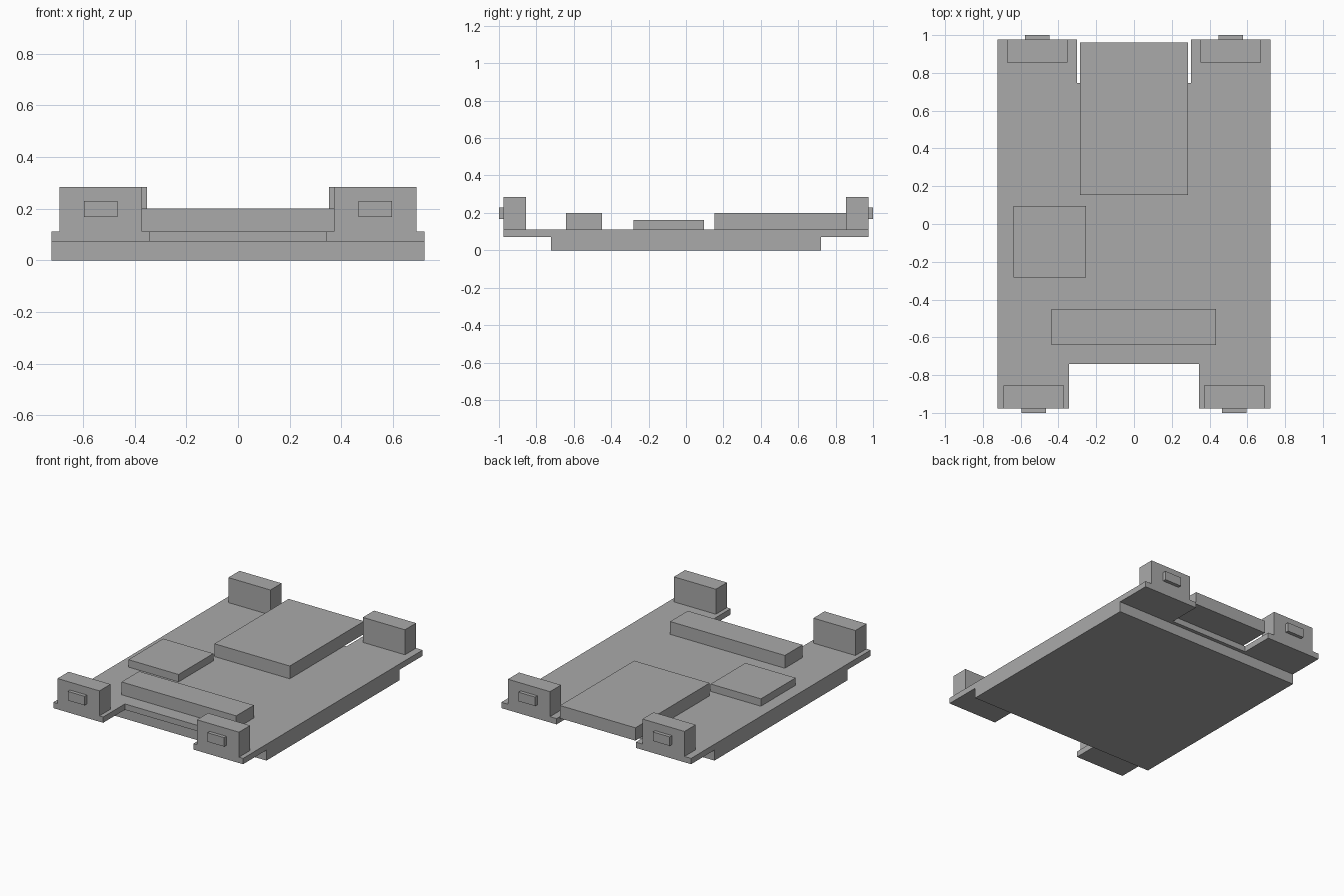
import bpy
import bmesh

cube = bpy.data.objects.get("Cube")
if cube:
    bpy.data.objects.remove(cube, do_unlink=True)

grey = bpy.data.materials.new("plain_grey")
grey.use_nodes = True
colour = (0.4, 0.4, 0.4, 1)
grey.diffuse_color = colour
grey.node_tree.nodes["Principled BSDF"].inputs["Base Color"].default_value = colour


def prism(name, outline, z0, z1):
    """Extrude a flat outline from z0 to z1."""
    bm = bmesh.new()
    face = bm.faces.new([bm.verts.new((x, y, z0)) for x, y in outline])
    new = bmesh.ops.extrude_face_region(bm, geom=[face])["geom"]
    top = [v for v in new if isinstance(v, bmesh.types.BMVert)]
    bmesh.ops.translate(bm, verts=top, vec=(0, 0, z1 - z0))
    bmesh.ops.recalc_face_normals(bm, faces=bm.faces)
    mesh = bpy.data.meshes.new(name)
    bm.to_mesh(mesh)
    bm.free()
    mesh.materials.append(grey)
    obj = bpy.data.objects.new(name, mesh)
    bpy.context.collection.objects.link(obj)
    return obj


def box(name, x, y, z):
    prism(name, [(x[0], y[0]), (x[1], y[0]), (x[1], y[1]), (x[0], y[1])], *z)


half_width, half_length = 0.722, 0.976
bottom, deck = 0.072, 0.112

# Lower body
box("lower_body", (-half_width, half_width), (-0.722, 0.722), (0, bottom))

# Notched board
right_side = [(-0.343, -0.74), (-0.343, -half_length), (-half_width, -half_length),
              (-half_width, half_length), (-0.302, half_length), (-0.302, 0.747)]
left_side = [(-x, y) for x, y in reversed(right_side)]
prism("board", right_side + left_side, bottom, deck)

# Raised blocks on the board
box("large_block", (-0.287, 0.287), (0.153, 0.96), (deck, 0.2))
box("small_block", (-0.637, -0.255), (-0.282, 0.096), (deck, 0.163))
box("cross_bar", (-0.438, 0.435), (-0.641, -0.449), (deck, 0.2))

# Corner connectors, each with a small tab on its outer face
for end, sign, centre in (("front", -1, 0.531), ("back", 1, 0.512)):
    for side, mirror in (("left", 1), ("right", -1)):
        c = centre * mirror
        inner, outer, tip = sign * 0.855, sign * half_length, sign
        box(f"{end}_{side}_connector", (c - 0.16, c + 0.16),
            sorted((inner, outer)), (deck, 0.284))
        box(f"{end}_{side}_tab", (c - 0.064, c + 0.064),
            sorted((outer, tip)), (0.168, 0.23))
